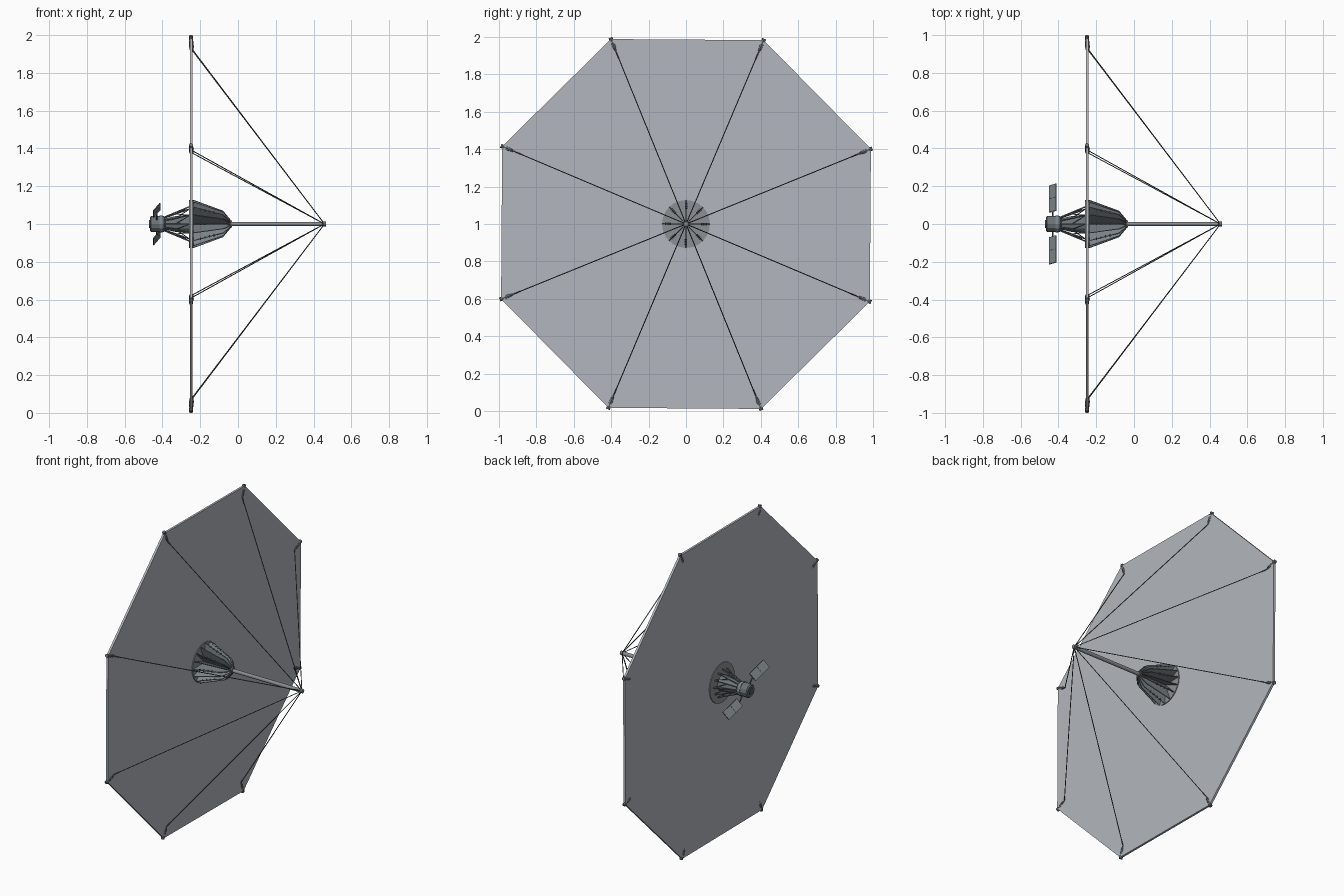
import bpy, bmesh, math
from mathutils import Vector, Matrix

if "Cube" in bpy.data.objects:
    bpy.data.objects.remove(bpy.data.objects["Cube"])


def mat(name, r, g, b):
    m = bpy.data.materials.new(name)
    m.diffuse_color = (r, g, b, 1)
    m.use_nodes = True
    m.node_tree.nodes["Principled BSDF"].inputs["Base Color"].default_value = m.diffuse_color
    return m


SAIL = mat("sail grey", 0.45, 0.47, 0.51)
DISC = mat("disc grey", 0.26, 0.28, 0.30)
HUB = mat("hub grey", 0.21, 0.24, 0.26)
MAST = mat("mast grey", 0.25, 0.27, 0.28)
FITTING = mat("fitting grey", 0.15, 0.17, 0.18)
DARK = mat("dark metal", 0.09, 0.10, 0.107)
PANEL = mat("panel grey", 0.22, 0.25, 0.26)

CENTRE = Vector((0, 0, 1))
SAIL_X = -0.248
TIP = Vector((0.458, 0, 0))


def finish(name, bm, material):
    """Turn a bmesh, drawn around the x axis, into an object at the centre height."""
    bmesh.ops.recalc_face_normals(bm, faces=bm.faces)
    me = bpy.data.meshes.new(name)
    bm.to_mesh(me)
    bm.free()
    me.materials.append(material)
    ob = bpy.data.objects.new(name, me)
    ob.location = CENTRE
    bpy.context.collection.objects.link(ob)
    return ob


def tube(bm, a, b, r1, r2=None, sides=8):
    a, b = Vector(a), Vector(b)
    d = b - a
    m = Matrix.Translation((a + b) / 2) @ d.to_track_quat('Z', 'Y').to_matrix().to_4x4()
    bmesh.ops.create_cone(bm, cap_ends=True, segments=sides, radius1=r1,
                          radius2=r1 if r2 is None else r2, depth=d.length, matrix=m)


def box(bm, centre, size, rot=Matrix()):
    bmesh.ops.create_cube(bm, size=1, matrix=Matrix.Translation(centre) @ rot
                          @ Matrix.Diagonal((*size, 1)))


def plate(bm, points, offset):
    """Flat plate from corner points, thickened by the offset vector."""
    offset = Vector(offset)
    face = bm.faces.new([bm.verts.new(p - offset / 2) for p in points])
    new = bmesh.ops.extrude_face_region(bm, geom=[face])["geom"]
    bmesh.ops.translate(bm, vec=offset,
                        verts=[v for v in new if isinstance(v, bmesh.types.BMVert)])


def polar(x, r, ang):
    return Vector((x, r * math.cos(ang), r * math.sin(ang)))


def lathe(name, profile, sides, material):
    """Closed faceted body around the x axis from (x, radius) points."""
    bm = bmesh.new()
    rings = [[bm.verts.new(polar(x, r, math.tau * i / sides)) for i in range(sides)]
             for x, r in profile]
    for p, q in zip(rings, rings[1:]):
        for i in range(sides):
            j = (i + 1) % sides
            bm.faces.new((p[i], p[j], q[j], q[i]))
    bm.faces.new(rings[0])
    bm.faces.new(rings[-1])
    return finish(name, bm, material)


corners = [math.radians(22.1 + 45 * k) for k in range(8)]

# octagonal sail sheet
bm = bmesh.new()
plate(bm, [polar(SAIL_X, 1.067, a) for a in corners], (0.014, 0, 0))
finish("sail", bm, SAIL)

# corner posts, caps and stay fittings, with a stay from each to the mast tip
fit, stays = bmesh.new(), bmesh.new()
for a in corners:
    tube(fit, polar(SAIL_X, 1.000, a), polar(SAIL_X, 1.07, a), 0.008)
    tube(fit, polar(SAIL_X, 1.015, a), polar(SAIL_X, 1.045, a), 0.012)
    tube(fit, polar(SAIL_X, 1.055, a), polar(SAIL_X, 1.075, a), 0.011)
    tube(fit, polar(SAIL_X + 0.006, 0.996, a), polar(SAIL_X + 0.006, 1.02, a), 0.004, 0.009)
    tube(stays, polar(SAIL_X + 0.008, 0.995, a), TIP, 0.0027, sides=6)
finish("corner_fittings", fit, FITTING)
finish("stays", stays, DARK)

# mast with its end cap
bm = bmesh.new()
tube(bm, (-0.24, 0, 0), (0.467, 0, 0), 0.0118, sides=12)
finish("mast", bm, MAST)
bm = bmesh.new()
tube(bm, (0.445, 0, 0), (0.466, 0, 0), 0.0128, sides=12)
tube(bm, (-0.055, 0, 0), (-0.033, 0, 0), 0.019, sides=12)
finish("mast_collars", bm, FITTING)

# hub disc through the sail, seen on both sides
lathe("hub_disc", [(-0.260, 0.128), (-0.236, 0.128)], 24, DISC)

# radial fins that form the front cone, with dark outer edges and cross studs
front = [(-0.238, 0.126), (-0.08, 0.068), (-0.04, 0.020)]
fins, edges, studs = bmesh.new(), bmesh.new(), bmesh.new()
for i in range(16):
    a = math.radians(22.1 + 22.5 * i)
    side = polar(0, 1, a + math.pi / 2)
    outline = [polar(x, r, a) for x, r in front]
    outline += [polar(-0.04, 0.008, a), polar(-0.238, 0.008, a)]
    plate(fins, outline, side * 0.003)
    for p, q in zip(outline[:2], outline[1:3]):
        tube(edges, p, q, 0.0025, sides=5)
    if i % 2:
        for k in range(4):
            t = 0.25 + 0.15 * k
            c = polar(-0.238 + 0.158 * t, 0.124 - 0.058 * t, a)
            box(studs, c, (0.005, 0.006, 0.014), Matrix.Rotation(a, 4, 'X'))
finish("cone_fins", fins, HUB)
finish("cone_fin_edges", edges, FITTING)
finish("cone_studs", studs, DARK)

# rear tapered core inside a cage of struts
lathe("rear_core", [(-0.26, 0.050), (-0.33, 0.042), (-0.40, 0.026)], 12, FITTING)
bm = bmesh.new()
for i in range(12):
    a = math.tau * i / 12
    tube(bm, polar(-0.255, 0.092, a), polar(-0.39, 0.036, a), 0.0038, sides=5)
    tube(bm, polar(-0.255, 0.092, a), polar(-0.33, 0.061, a + math.tau / 12), 0.0025, sides=5)
finish("rear_struts", bm, FITTING)

# rear service body with bands
lathe("rear_body", [(-0.466, 0.036), (-0.460, 0.043), (-0.392, 0.043), (-0.385, 0.034)], 12, FITTING)
lathe("rear_body_band", [(-0.415, 0.046), (-0.400, 0.046)], 12, HUB)
lathe("rear_nozzle", [(-0.470, 0.020), (-0.460, 0.026)], 12, DARK)

# two solar panels on opposite arms, both tilted the same way
frames, cells, arms = bmesh.new(), bmesh.new(), bmesh.new()
long = Vector((0, -0.145, 0.036)).normalized()
wide = Vector((0.034, 0, 0.042))
wide = (wide - long * wide.dot(long)).normalized()
rot = Matrix((long, wide, long.cross(wide))).transposed().to_4x4()
for s in (1, -1):
    c = Vector((-0.430, -0.137 * s, 0.073 * s))
    box(frames, c, (0.148, 0.057, 0.004), rot)
    for e in (-1, 1):
        box(cells, c + long * 0.0365 * e, (0.070, 0.053, 0.006), rot)
    tube(arms, (-0.430, -0.030 * s, 0.018 * s), c - long * 0.070 * s, 0.004, sides=6)
finish("solar_panel_frames", frames, DARK)
finish("solar_panel_cells", cells, PANEL)
finish("solar_panel_arms", arms, DARK)
